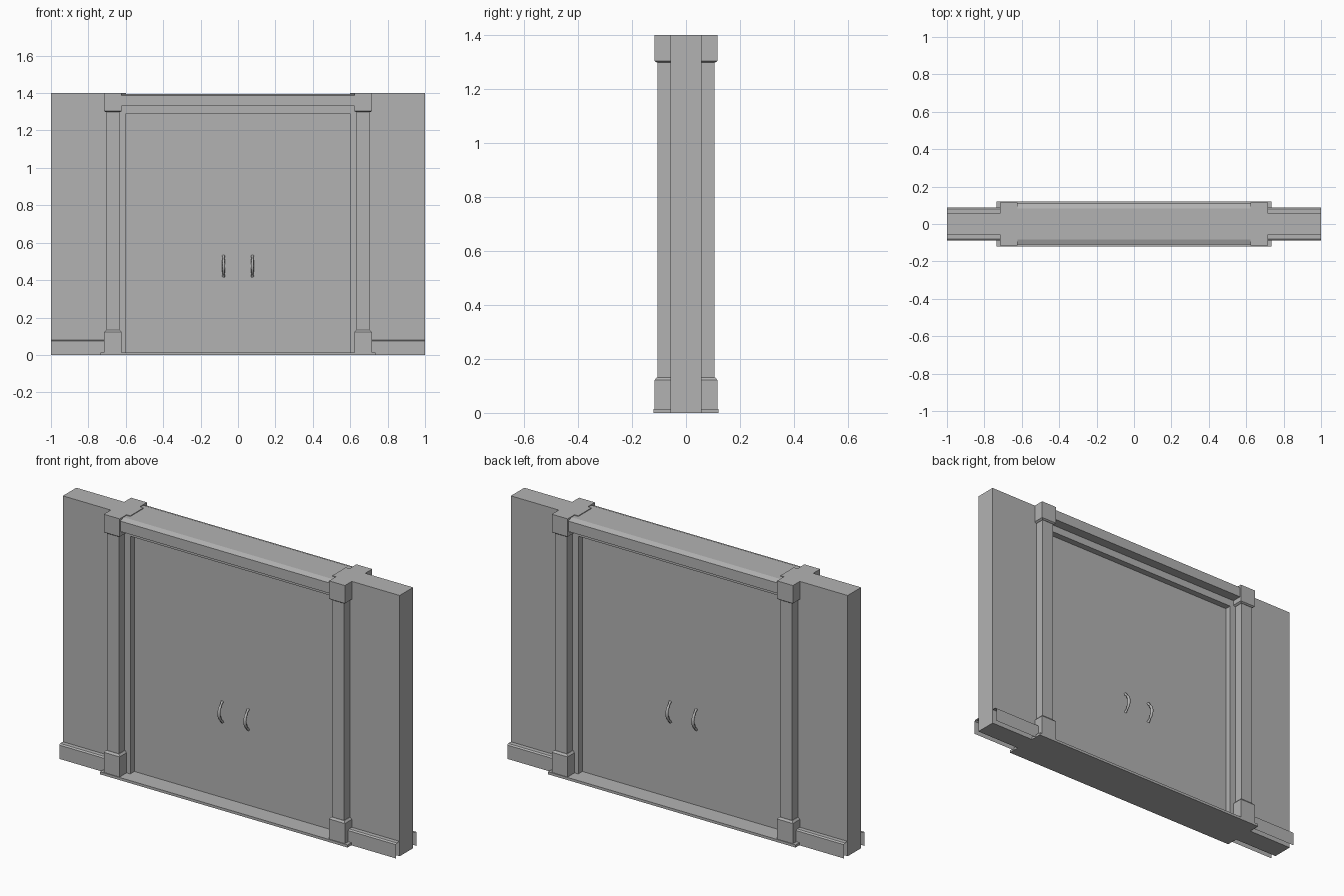
import bpy
import bmesh
from mathutils import Vector

if "Cube" in bpy.data.objects:
    bpy.data.objects.remove(bpy.data.objects["Cube"], do_unlink=True)

grey = bpy.data.materials.new("plain grey")
grey.use_nodes = True
colour = (0.45, 0.45, 0.45, 1)
grey.diffuse_color = colour
grey.node_tree.nodes["Principled BSDF"].inputs["Base Color"].default_value = colour


def finish(name, bm):
    bmesh.ops.recalc_face_normals(bm, faces=bm.faces)
    mesh = bpy.data.meshes.new(name)
    bm.to_mesh(mesh)
    bm.free()
    mesh.materials.append(grey)
    obj = bpy.data.objects.new(name, mesh)
    bpy.context.collection.objects.link(obj)
    return obj


def prism(name, profile, axis, start, end, caps=True, closed=True):
    """Extrude a profile of (a, b) points along x (axis 0) or z (axis 2)."""
    def place(a, b, t):
        return (t, a, b) if axis == 0 else (a, b, t)
    bm = bmesh.new()
    rings = [[bm.verts.new(place(a, b, t)) for a, b in profile] for t in (start, end)]
    n = len(profile)
    for i in range(n if closed else n - 1):
        j = (i + 1) % n
        bm.faces.new((rings[0][i], rings[0][j], rings[1][j], rings[1][i]))
    if caps:
        for ring in rings:
            bm.faces.new(ring)
    return finish(name, bm)


def box(name, x, y, z):
    return prism(name, [(y[0], z[0]), (y[1], z[0]), (y[1], z[1]), (y[0], z[1])], 0, *x)


def tapered_block(name, cx, levels):
    """Stack of rectangles (z, half width, half depth) joined into a solid."""
    bm = bmesh.new()
    rings = []
    for z, w, d in levels:
        rings.append([bm.verts.new((cx + sx * w, sy * d, z))
                      for sx, sy in ((-1, -1), (1, -1), (1, 1), (-1, 1))])
    for low, high in zip(rings, rings[1:]):
        for i in range(4):
            j = (i + 1) % 4
            bm.faces.new((low[i], low[j], high[j], high[i]))
    bm.faces.new(rings[0])
    bm.faces.new(rings[-1])
    return finish(name, bm)


WALL = 0.057
HEIGHT = 1.4

# Recessed double door panel, header above it and threshold below
box("door_panel", (-0.61, 0.61), (-0.022, 0.022), (0.005, 1.3))
box("door_header", (-0.6, 0.6), (-WALL, WALL), (1.29, 1.385))
box("threshold", (-0.735, 0.735), (-0.12, 0.12), (0, 0.014))

# Lintel beam with gently sloped upper edges
lintel = [(-0.11, 1.33), (0.11, 1.33), (0.11, 1.386), (0.082, 1.396),
          (-0.082, 1.396), (-0.11, 1.386)]
prism("lintel", lintel, 0, -0.64, 0.64)

for side, sx in (("left", 1), ("right", -1)):
    # Wall section including the door jamb
    box(f"{side}_wall", sorted((sx * 0.6, sx)), (-WALL, WALL), (0, HEIGHT))

    # Column with plinth and capital
    cx = sx * 0.669
    box(f"{side}_column", (cx - 0.035, cx + 0.035), (-0.106, 0.106), (0.1, 1.35))
    tapered_block(f"{side}_plinth", cx, [(0, 0.047, 0.116), (0.122, 0.047, 0.116),
                                         (0.132, 0.038, 0.108)])
    tapered_block(f"{side}_capital", cx, [(1.298, 0.038, 0.108), (1.304, 0.047, 0.116),
                                          (HEIGHT, 0.047, 0.116)])

    for face, sy in (("front", -1), ("back", 1)):
        # Baseboard as a thin open shell: outer face and top ledge
        board = [(sy * 0.088, 0), (sy * 0.088, 0.074), (sy * 0.08, 0.08), (sy * WALL, 0.08)]
        prism(f"{side}_{face}_baseboard", board, 0, sx * 0.69, sx, caps=False, closed=False)

        # Bowed door handle
        curve = bpy.data.curves.new(f"{side}_{face}_handle", "CURVE")
        curve.dimensions = "3D"
        curve.bevel_depth = 0.007
        curve.bevel_resolution = 1
        curve.use_fill_caps = True
        spline = curve.splines.new("POLY")
        steps = 8
        spline.points.add(steps)
        for i, point in enumerate(spline.points):
            t = 2 * i / steps - 1
            pos = Vector((sx * 0.077, sy * (0.022 + 0.03 * (1 - t * t)), 0.475 + 0.055 * t))
            point.co = (*pos, 1)
            point.radius = 1.15 if abs(t) < 0.6 or abs(t) == 1 else 0.75
        curve.materials.append(grey)
        handle = bpy.data.objects.new(f"{side}_{face}_handle", curve)
        bpy.context.collection.objects.link(handle)
